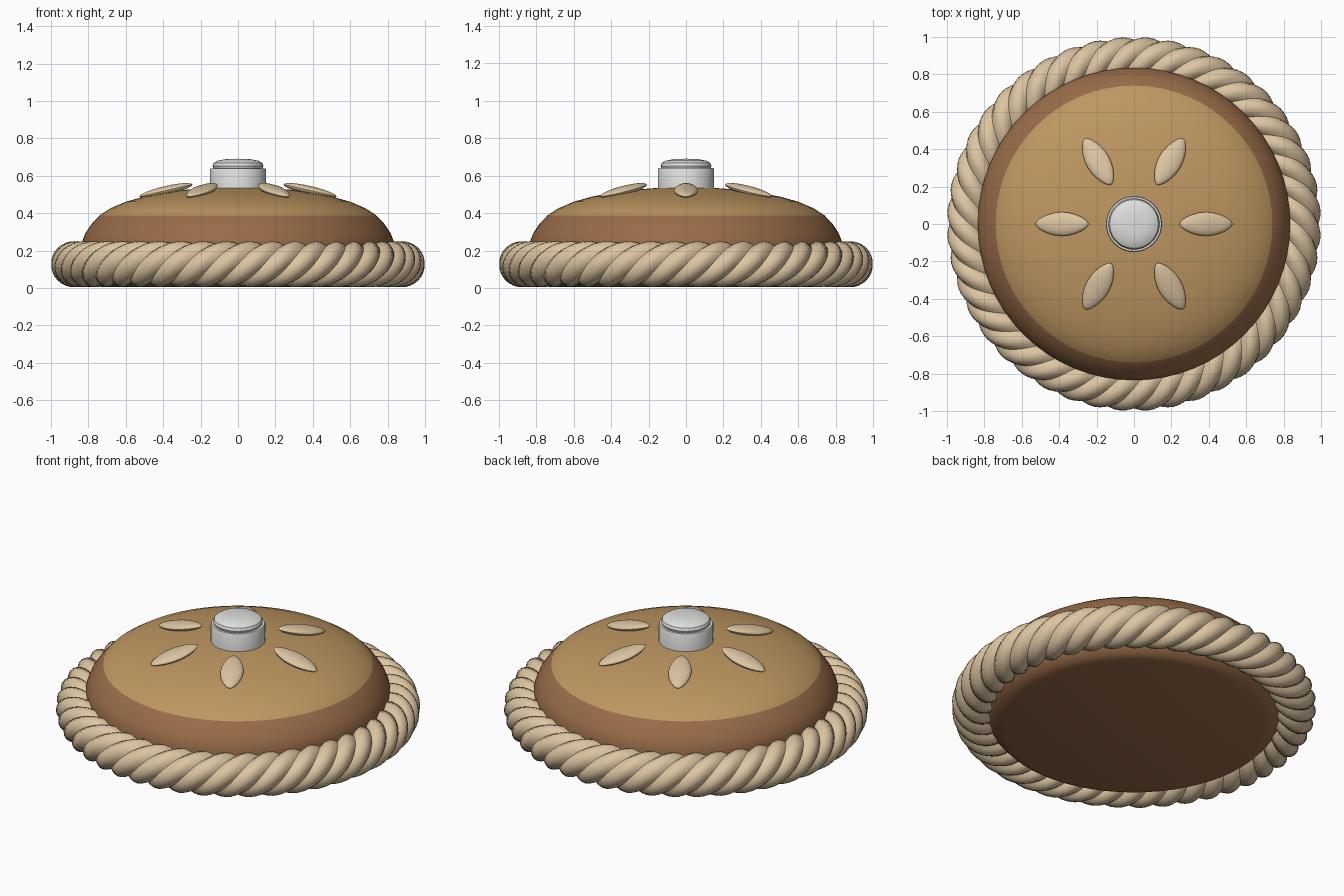
import bpy, bmesh, math
from math import cos, sin, pi, sqrt, radians

cube = bpy.data.objects.get("Cube")
if cube:
    bpy.data.objects.remove(cube)


def material(name, rgb):
    m = bpy.data.materials.new(name)
    m.use_nodes = True
    m.diffuse_color = (*rgb, 1)
    m.node_tree.nodes["Principled BSDF"].inputs["Base Color"].default_value = (*rgb, 1)
    return m


CRUST = material("pale crust", (0.72, 0.56, 0.36))
GOLD = material("golden top", (0.52, 0.31, 0.12))
BROWN = material("baked brown", (0.32, 0.15, 0.065))
SILVER = material("silver", (0.74, 0.74, 0.73))


def finish(bm, name, mats, angle=35):
    bmesh.ops.recalc_face_normals(bm, faces=bm.faces)
    mesh = bpy.data.meshes.new(name)
    bm.to_mesh(mesh)
    bm.free()
    ob = bpy.data.objects.new(name, mesh)
    bpy.context.collection.objects.link(ob)
    for m in mats:
        mesh.materials.append(m)
    bpy.ops.object.select_all(action="DESELECT")
    ob.select_set(True)
    bpy.context.view_layer.objects.active = ob
    bpy.ops.object.shade_smooth_by_angle(angle=radians(angle))
    return ob


def lathe(name, profile, mats, segments=64, split=None):
    """Spin (radius, height) points about z; faces above split get slot 1."""
    bm = bmesh.new()
    verts = [bm.verts.new((r, 0, z)) for r, z in profile]
    edges = [bm.edges.new(pair) for pair in zip(verts, verts[1:])]
    bmesh.ops.spin(bm, geom=verts + edges, cent=(0, 0, 0), axis=(0, 0, 1),
                   angle=2 * pi, steps=segments)
    bmesh.ops.remove_doubles(bm, verts=bm.verts, dist=0.0005)
    if split:
        for f in bm.faces:
            f.material_index = int(f.calc_center_median().z > split)
    return finish(bm, name, mats)


# Pie body: flat base with a rounded rim, brown side and golden dome
lathe("pie_body",
      [(0, 0.005), (0.72, 0.005), (0.765, 0.02), (0.80, 0.06), (0.835, 0.15),
       (0.835, 0.245), (0.815, 0.295), (0.785, 0.34), (0.74, 0.388),
       (0.68, 0.427), (0.60, 0.461), (0.50, 0.489), (0.40, 0.508),
       (0.28, 0.525), (0.15, 0.535), (0, 0.54)],
      [BROWN, GOLD], split=0.388)


# Twisted rope crust: four overlapping round strands swept around a ring
def rope(name, ring, height, tube, strands, twists, around, lobe_steps):
    offset = tube * 0.40
    strand = tube - offset
    section = strands * lobe_steps
    bm = bmesh.new()
    grid = []
    for i in range(around):
        u = 2 * pi * i / around
        loop = []
        for j in range(section):
            a = 2 * pi * j / section
            t = (j % lobe_steps) / lobe_steps * 2 * pi / strands - pi / strands
            r = offset * cos(t) + sqrt(strand ** 2 - (offset * sin(t)) ** 2)
            phi = a + twists * u
            d = ring + r * cos(phi)
            loop.append(bm.verts.new((d * cos(u), d * sin(u), height + r * sin(phi))))
        grid.append(loop)
    for i in range(around):
        for j in range(section):
            # the twist is a whole number of turns, so the last loop meets the first
            p, q = grid[i], grid[(i + 1) % around]
            k = (j + 1) % section
            bm.faces.new((p[j], q[j], q[k], p[k]))
    return finish(bm, name, [CRUST], 30)


rope("rope_crust", 0.877, 0.127, 0.123, 4, 11, 352, 8)

# Six leaf-shaped pieces leaning against the dome
for n in range(6):
    bm = bmesh.new()
    bmesh.ops.create_uvsphere(bm, u_segments=24, v_segments=12, radius=1)
    for v in bm.verts:
        x, y, z = v.co
        v.co = (0.145 * x, 0.064 * y * (1 - 0.25 * x * x), 0.024 * z)
    leaf = finish(bm, f"leaf_{n + 1}", [CRUST])
    a = n * pi / 3
    leaf.location = (0.385 * cos(a), 0.385 * sin(a), 0.521)
    leaf.rotation_euler = (0, radians(13), a)

# Metal knob with a stepped, domed cap
lathe("knob",
      [(0, 0.50), (0.15, 0.50), (0.15, 0.632), (0.146, 0.64), (0.132, 0.64),
       (0.136, 0.652), (0.13, 0.668), (0.11, 0.680), (0.07, 0.688), (0, 0.691)],
      [SILVER], segments=48)
